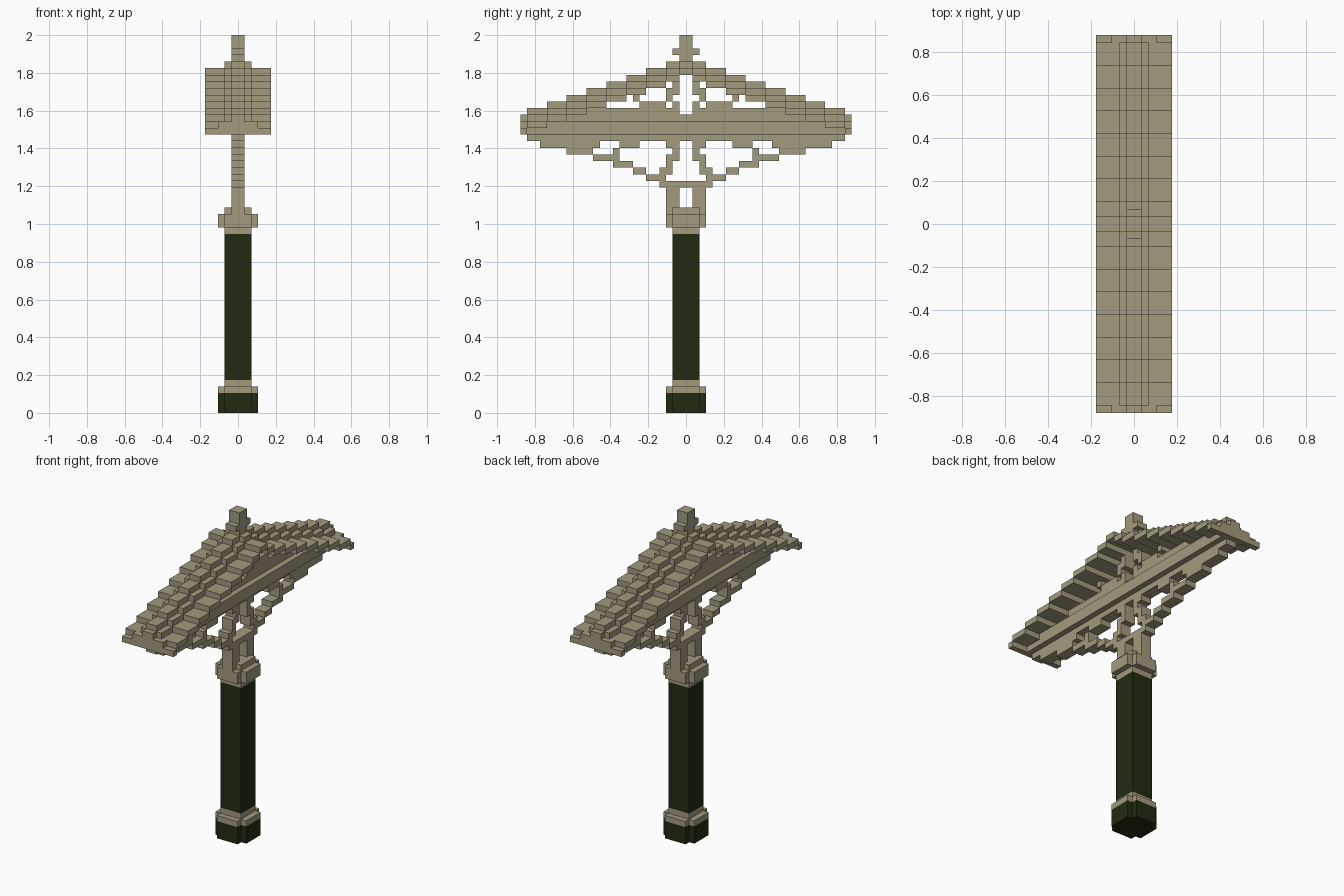
import bpy, bmesh
from mathutils import Matrix, Vector

old = bpy.data.objects.get("Cube")
if old:
    bpy.data.objects.remove(old, do_unlink=True)

U = 2 / 57  # size of one block unit


def material(name, rgb):
    m = bpy.data.materials.new(name)
    m.use_nodes = True
    m.diffuse_color = (*rgb, 1)
    m.node_tree.nodes["Principled BSDF"].inputs["Base Color"].default_value = (*rgb, 1)
    return m


stone = material("tan stone", (0.365, 0.325, 0.212))
green = material("dark green", (0.0152, 0.0242, 0.0056))


def build(name, mat, boxes):
    """One object from boxes given as (half x, y0, y1, z0, z1) in block units."""
    bm = bmesh.new()
    for hx, y0, y1, z0, z1 in boxes:
        size = Vector((2 * hx, y1 - y0, z1 - z0)) * U
        mid = Vector((0, (y0 + y1) / 2, (z0 + z1) / 2)) * U
        bmesh.ops.create_cube(bm, size=1, matrix=Matrix.Translation(mid) @ Matrix.Diagonal((*size, 1)))
    mesh = bpy.data.meshes.new(name)
    bm.to_mesh(mesh)
    bm.free()
    mesh.materials.append(mat)
    obj = bpy.data.objects.new(name, mesh)
    bpy.context.collection.objects.link(obj)
    return obj


def both(boxes):
    """Mirror boxes front to back."""
    return boxes + [(hx, -y1, -y0, z0, z1) for hx, y0, y1, z0, z1 in boxes]


def block(h, z0, z1):
    return [(h, -h, h, z0, z1)]


def cross(h, z0, z1):
    """Square block with notched corners."""
    return [(h, 1 - h, h - 1, z0, z1), (h - 1, -h, h, z0, z1)]


def lattice(rows):
    return both([(1, *r) for r in rows])


# Post, from the ground up
build("post_foot", green, cross(3, 0, 3))
build("post_foot_trim", stone, cross(3, 3, 4) + block(2, 4, 5))
build("post_shaft", green, block(2, 5, 27))
build("post_collar", stone, block(2, 27, 28) + cross(3, 28, 30) + block(2, 30, 31)
      + [(1, -3, 3, 30, 31)])

# Openwork stem and the curved stepped braces below the beam
build("stem", stone, lattice([
    (1, 2, 31, 35), (2, 3, 31, 33), (0, 1, 34, 35), (2, 3, 33, 35),
    (3, 4, 34, 37), (2, 3, 36, 39), (1, 2, 38, 41)]))
build("braces", stone, lattice([
    (4, 6, 35, 36), (6, 8, 36, 37), (8, 11, 37, 38), (10, 14, 38, 39),
    (14, 18, 39, 40), (10, 11, 39, 40)]))

# Long beam with a wider middle band and small blocks underneath
build("beam", stone, [(1, -24, 24, 41, 42), (2, -24, 24, 42, 44), (1, -18, 18, 44, 45)]
      + lattice([(1, 15, 45, 46), (1, 3, 40, 41), (7, 10, 40, 41), (13, 22, 40, 41)]))

# Openwork between beam and roof
build("roof_supports", stone, lattice([
    (1, 2, 48, 51), (2, 3, 47, 49), (1, 2, 46, 47), (3, 5, 46, 47),
    (5, 7, 46, 47), (7, 8, 47, 48)]))

# Stepped roof: every step is a wide slab, a narrower rib and a ridge
steps = [(0, 1, 54)] + [(max(1, 3 * i), 3 * i + 3, 53 - i) for i in range(8)] + [(24, 25, 45)]
roof, ribs, ridge = [], [], []
for y0, y1, top in steps:
    roof.append((5, y0, y1, top - 3, top - 2))
    ribs.append((3 if y0 == 24 else 2, y0, y1, top - 2, top - 1))
    ridge.append((1, y0, y1, top - 1, top))
build("roof_slabs", stone, both(roof))
build("roof_ribs", stone, both(ribs))
build("roof_ridge", stone, both(ridge))

# Finial
build("finial", stone, [(1, -2, 2, 54, 55), (1, -1, 1, 55, 57)])
